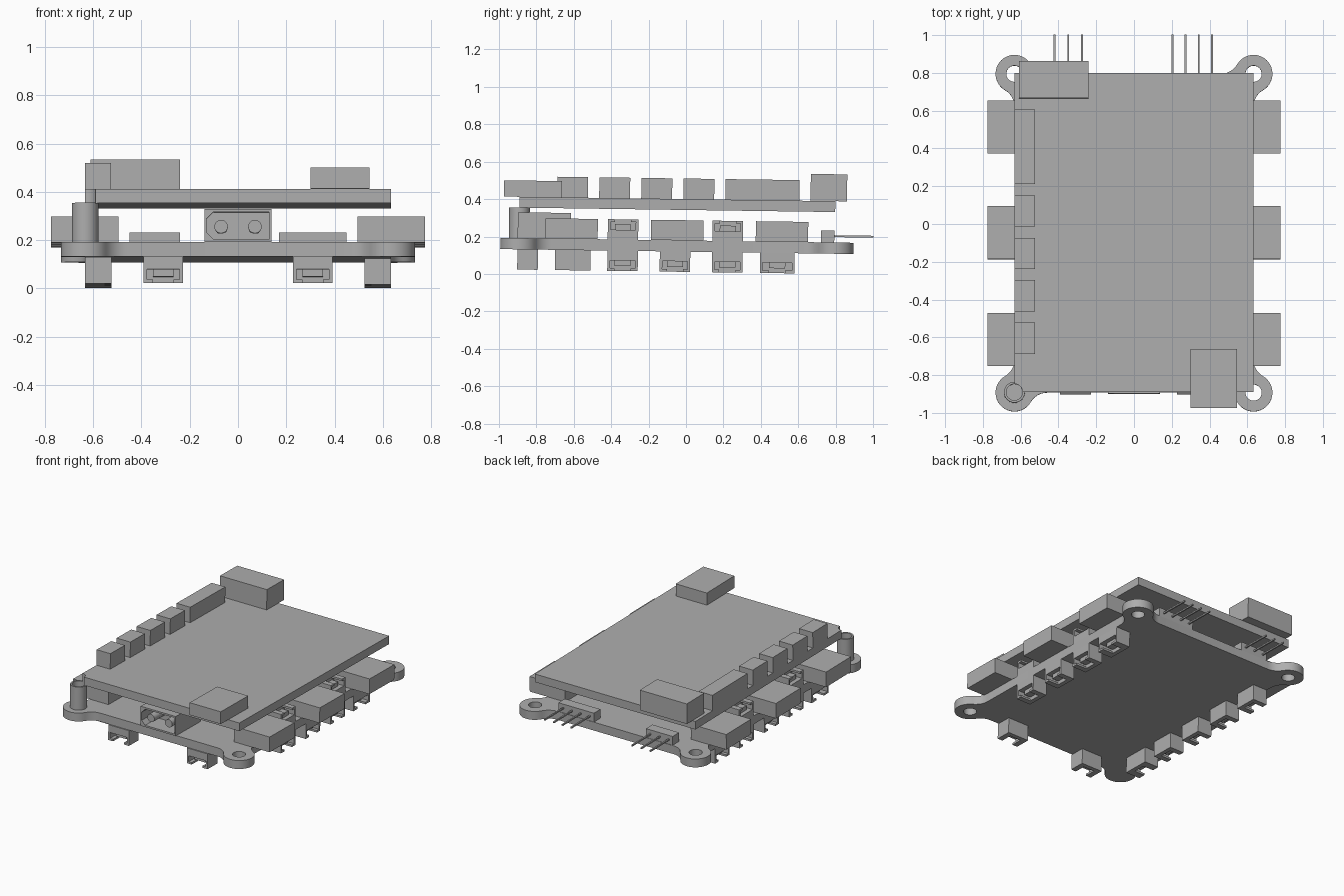
import bpy, bmesh, math
from mathutils import Matrix, Vector

default = bpy.data.objects.get("Cube")
if default:
    bpy.data.objects.remove(default, do_unlink=True)

grey = bpy.data.materials.new("plain_grey")
grey.use_nodes = True
GREY = (0.42, 0.42, 0.42, 1)
grey.diffuse_color = GREY
grey.node_tree.nodes["Principled BSDF"].inputs["Base Color"].default_value = GREY

PLATE_BOTTOM, PLATE_TOP = 0.122, 0.182
COVER_BOTTOM, COVER_TOP = 0.345, 0.403
HALF_X, FRONT, BACK = 0.633, -0.895, 0.793
HOLE = 0.043
parts = []


def finish(name, bm, keep=True):
    bmesh.ops.recalc_face_normals(bm, faces=bm.faces)
    mesh = bpy.data.meshes.new(name)
    bm.to_mesh(mesh)
    bm.free()
    mesh.materials.append(grey)
    obj = bpy.data.objects.new(name, mesh)
    bpy.context.collection.objects.link(obj)
    if keep:
        parts.append(obj)
    return obj


def add_box(bm, x, y, z):
    size = [b - a for a, b in (x, y, z)]
    mid = [(a + b) / 2 for a, b in (x, y, z)]
    m = Matrix.Translation(mid) @ Matrix.Diagonal((*size, 1))
    bmesh.ops.create_cube(bm, size=1, matrix=m)


def box(name, x, y, z):
    bm = bmesh.new()
    add_box(bm, x, y, z)
    return finish(name, bm)


def prism(name, points, offset, keep=True):
    """Extrude a closed outline of 3D points along an offset."""
    bm = bmesh.new()
    face = bm.faces.new([bm.verts.new(p) for p in points])
    out = bmesh.ops.extrude_face_region(bm, geom=[face])
    verts = [v for v in out["geom"] if isinstance(v, bmesh.types.BMVert)]
    bmesh.ops.translate(bm, verts=verts, vec=offset)
    return finish(name, bm, keep)


def disc(x, y, z, radius, count=32):
    return [(x + radius * math.cos(i * math.tau / count),
             y + radius * math.sin(i * math.tau / count), z) for i in range(count)]


def cut(obj, cutter):
    mod = obj.modifiers.new("cut", "BOOLEAN")
    mod.operation, mod.solver, mod.object = "DIFFERENCE", "EXACT", cutter
    cutter.hide_render = True
    bpy.context.view_layer.objects.active = obj
    bpy.ops.object.modifier_apply(modifier=mod.name)
    bpy.data.objects.remove(cutter, do_unlink=True)


def arc(cx, cy, r, start, end, n):
    angles = [math.radians(start + (end - start) * i / n) for i in range(n + 1)]
    return [(cx + r * math.cos(a), cy + r * math.sin(a)) for a in angles]


# Base plate with a filleted round ear at each corner
EAR = 0.1
D = EAR * math.sqrt(3)
fillet = arc(-D, EAR, EAR, -90, -30, 6)
corner = fillet + arc(0, 0, EAR, 150, -60, 24)[1:-1] + [(v, u) for u, v in reversed(fillet)]
outline = []
for sx, sy in ((1, 1), (1, -1), (-1, -1), (-1, 1)):
    path = corner if sx == sy else corner[::-1]
    cy = BACK if sy > 0 else FRONT
    outline += [(sx * (HALF_X + u), cy + sy * v, PLATE_BOTTOM) for u, v in path]
base = prism("base_plate", outline, (0, 0, PLATE_TOP - PLATE_BOTTOM))
for hx, hy in ((1, BACK), (-1, BACK), (1, FRONT)):
    cut(base, prism("hole_cutter", disc(hx * HALF_X, hy, 0, HOLE), (0, 0, 0.3), False))

# Corner post with a blind hole in its top
post = prism("corner_post", disc(-HALF_X, FRONT, PLATE_TOP, 0.055), (0, 0, COVER_BOTTOM - PLATE_TOP))
cut(post, prism("post_cutter", disc(-HALF_X, FRONT, 0.3, HOLE), (0, 0, 0.2), False))

# Upper plate, notched over the post
cover = box("upper_plate", (-HALF_X, HALF_X), (FRONT, BACK), (COVER_BOTTOM, COVER_TOP))
cut(cover, prism("notch_cutter", disc(-HALF_X, FRONT, 0.3, HOLE), (0, 0, 0.3), False))

# Blocks on the upper plate
for i, y in enumerate(((-0.695, -0.53), (-0.47, -0.305), (-0.245, -0.08),
                       (-0.02, 0.145), (0.205, 0.6))):
    box(f"upper_block_{i + 1}", (-HALF_X, -0.525), y, (COVER_TOP, 0.513))
box("upper_back_block", (-0.61, -0.24), (0.66, 0.855), (COVER_TOP, 0.547))
box("upper_front_block", (0.3, 0.545), (-0.98, -0.67), (COVER_TOP, 0.49))

# Large blocks along both sides of the base plate
for side, sx in (("left", 1), ("right", -1)):
    for i, y in enumerate((-0.615, -0.05, 0.51)):
        x = sorted((sx * 0.495, sx * 0.775))
        box(f"{side}_side_block_{i + 1}", x, (y - 0.14, y + 0.14), (PLATE_TOP, 0.29))


def socket(name, x, y, angle, under, width=0.163):
    """Small open socket facing along the angle, above or under the base plate."""
    h, depth, w, wall = 0.108, 0.11, width / 2, 0.014
    bm = bmesh.new()
    add_box(bm, (-depth, -0.08), (-w, w), (0, h))
    add_box(bm, (-0.08, 0), (-w, w), (0, 0.052))
    for s in (-1, 1):
        add_box(bm, (-0.08, 0), sorted((s * w, s * (w - wall))), (0.052, h))
        add_box(bm, (-0.08, 0), sorted((s * (w - wall), s * 0.043)), (h - wall, h))
    add_box(bm, (-0.08, -0.03), (-0.043, 0.043), (0.052, 0.082))
    z = PLATE_BOTTOM if under else PLATE_TOP
    m = (Matrix.Translation((x, y, z)) @ Matrix.Rotation(math.radians(angle), 4, "Z")
         @ Matrix.Diagonal((1, 1, -1 if under else 1, 1)))
    bm.transform(m)
    finish(name, bm)


# Sockets around the base plate
for i, y in enumerate((-0.34, -0.06, 0.22, 0.487)):
    socket(f"left_lower_socket_{i + 1}", HALF_X, y, 0, True, 0.185 if i == 3 else 0.163)
for i, y in enumerate((-0.607, -0.34, -0.06, 0.22, 0.495)):
    socket(f"right_lower_socket_{i + 1}", -HALF_X, y, 180, True, 0.19 if i == 0 else 0.163)
for i, y in enumerate((-0.34, 0.22)):
    socket(f"left_upper_socket_{i + 1}", HALF_X, y, 0, False)
    socket(f"right_upper_socket_{i + 1}", -HALF_X, y, 180, False)
for side, x in (("left", 0.31), ("right", -0.31)):
    socket(f"{side}_front_socket", x, -0.903, -90, True)

# Power connector: chamfered recess holding two round pins
power = box("power_connector", (-0.138, 0.138), (-0.903, -0.62), (PLATE_TOP, 0.32))
recess = [(-0.13, 0.222), (-0.102, 0.194), (0.128, 0.194),
          (0.128, 0.308), (-0.102, 0.308), (-0.13, 0.28)]
cut(power, prism("recess_cutter", [(x, -0.95, z) for x, z in recess], (0, 0.19, 0), False))
for side, x in (("left", 0.07), ("right", -0.07)):
    ring = [(u, -0.885, v) for u, v, _ in disc(x, 0.247, 0, 0.028, 20)]
    prism(f"{side}_power_pin", ring, (0, 0.14, 0))

# Pin headers at the back
for name, x, pins in (("right", (-0.45, -0.24), (-0.42, -0.348, -0.276)),
                      ("left", (0.17, 0.45), (0.203, 0.273, 0.343, 0.413))):
    box(f"{name}_pin_header", x, (0.718, 0.79), (PLATE_TOP, 0.245))
    for i, px in enumerate(pins):
        box(f"{name}_header_pin_{i + 1}", (px - 0.005, px + 0.005), (0.76, 1.0), (0.211, 0.221))

# Slight forward tilt of the whole assembly, and shading
for obj in parts:
    obj.rotation_euler.x = -0.014
    obj.location.z = -0.003
    obj.select_set(True)
bpy.context.view_layer.objects.active = base
bpy.ops.object.shade_smooth_by_angle(angle=math.radians(30))
